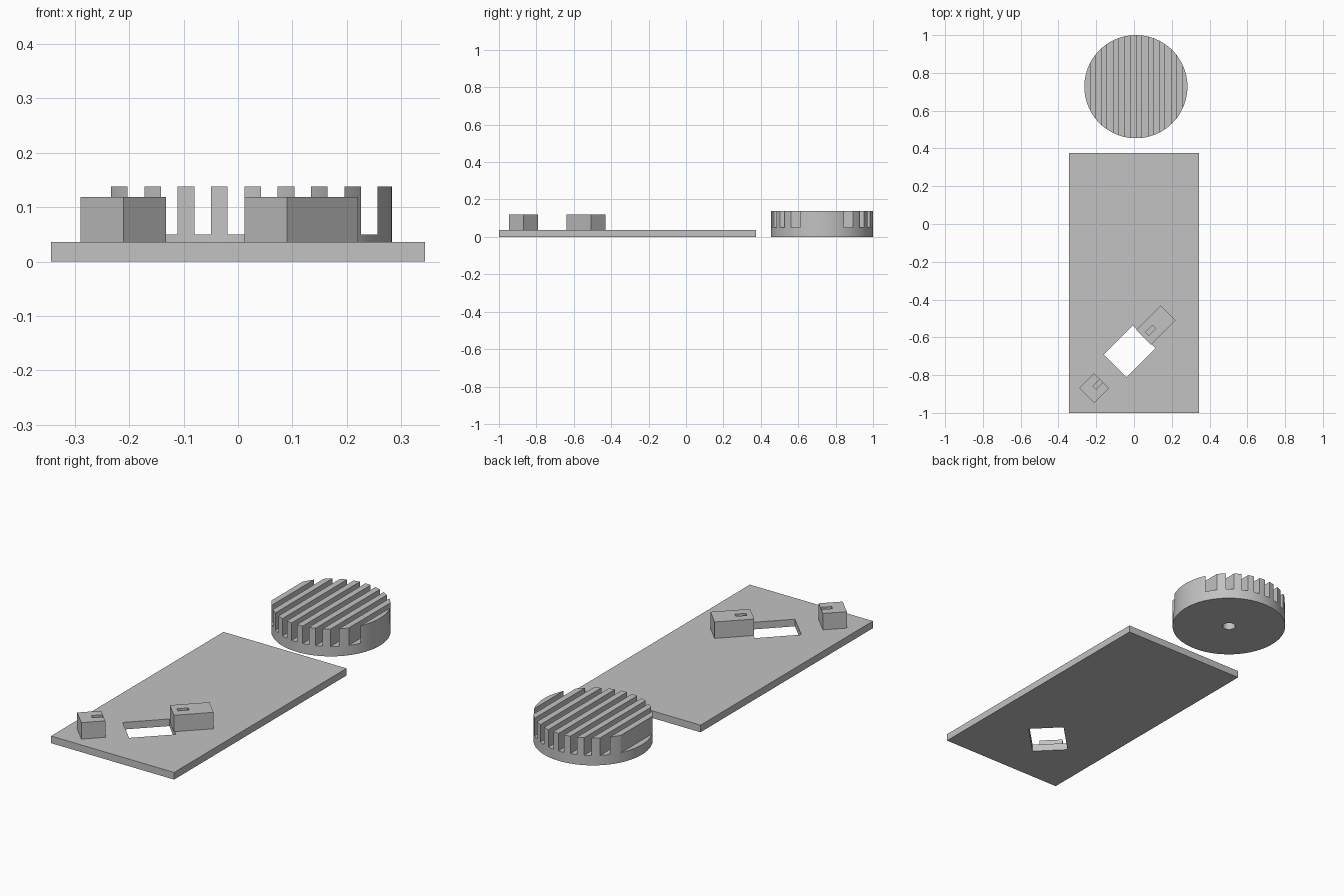
import bpy
import math
from mathutils import Matrix, Vector

if "Cube" in bpy.data.objects:
    bpy.data.objects.remove(bpy.data.objects["Cube"], do_unlink=True)

grey = bpy.data.materials.new("light grey")
grey.use_nodes = True
COLOUR = (0.54, 0.54, 0.54, 1)
grey.diffuse_color = COLOUR
grey.node_tree.nodes["Principled BSDF"].inputs["Base Color"].default_value = COLOUR


def box(name, centre, size, z0, z1, angle=0.0):
    """Upright box, turned about its own vertical axis."""
    bpy.ops.mesh.primitive_cube_add(size=1)
    ob = bpy.context.object
    ob.name = name
    ob.data.transform(
        Matrix.Translation((centre[0], centre[1], (z0 + z1) / 2))
        @ Matrix.Rotation(angle, 4, "Z")
        @ Matrix.Diagonal((size[0], size[1], z1 - z0, 1)))
    ob.data.materials.append(grey)
    return ob


def cylinder(name, centre, radius, z0, z1, sides):
    bpy.ops.mesh.primitive_cylinder_add(
        vertices=sides, radius=radius, depth=z1 - z0,
        location=(centre[0], centre[1], (z0 + z1) / 2))
    ob = bpy.context.object
    ob.name = name
    ob.data.materials.append(grey)
    return ob


def cut(target, cutters):
    """Subtract each cutter from the target and discard it."""
    for cutter in cutters:
        cutter.hide_render = True
        mod = target.modifiers.new("cut", "BOOLEAN")
        mod.operation = "DIFFERENCE"
        mod.solver = "EXACT"
        mod.object = cutter
        bpy.context.view_layer.objects.active = target
        bpy.ops.object.modifier_apply(modifier=mod.name)
        bpy.data.objects.remove(cutter, do_unlink=True)


# Base plate with a window turned 45 degrees
DIAGONAL = math.radians(45)
PLATE_TOP, BLOCK_TOP = 0.036, 0.119
plate = box("base_plate", (0, -0.3125), (0.687, 1.375), 0, PLATE_TOP)
cut(plate, [box("window_cutter", (-0.023, -0.675), (0.217, 0.17),
                -0.1, 0.1, DIAGONAL)])

# Two blocks on the diagonal, each with a small pocket in its top
along = Vector((1, 1)).normalized()
for name, centre, length, shift in (
        ("small_block", Vector((-0.211, -0.869)), 0.111, 0.029),
        ("large_block", Vector((0.116, -0.535)), 0.184, -0.04)):
    block = box(name, centre, (length, 0.111), PLATE_TOP, BLOCK_TOP, DIAGONAL)
    cut(block, [box("pocket_cutter", centre + along * shift, (0.052, 0.023),
                    0.06, 0.2, DIAGONAL)])

# Round heat sink: slotted from above, blind hole below
HUB = (0.01, 0.727)
sink = cylinder("finned_disc", HUB, 0.273, 0, 0.138, 128)
PITCH = 0.0613
slots = [box("slot_cutter", (-0.249 + PITCH * i, HUB[1]), (PITCH / 2, 1),
             0.05, 0.3) for i in range(9)]
# The outermost slot opens through the left rim
slots.append(box("rim_cutter", (-0.27, HUB[1]), (0.06, 1), 0.05, 0.3))
cut(sink, slots + [cylinder("hole_cutter", HUB, 0.031, -0.1, 0.035, 48)])

bpy.ops.object.select_all(action="DESELECT")
sink.select_set(True)
bpy.context.view_layer.objects.active = sink
bpy.ops.object.shade_smooth_by_angle(angle=math.radians(30))
